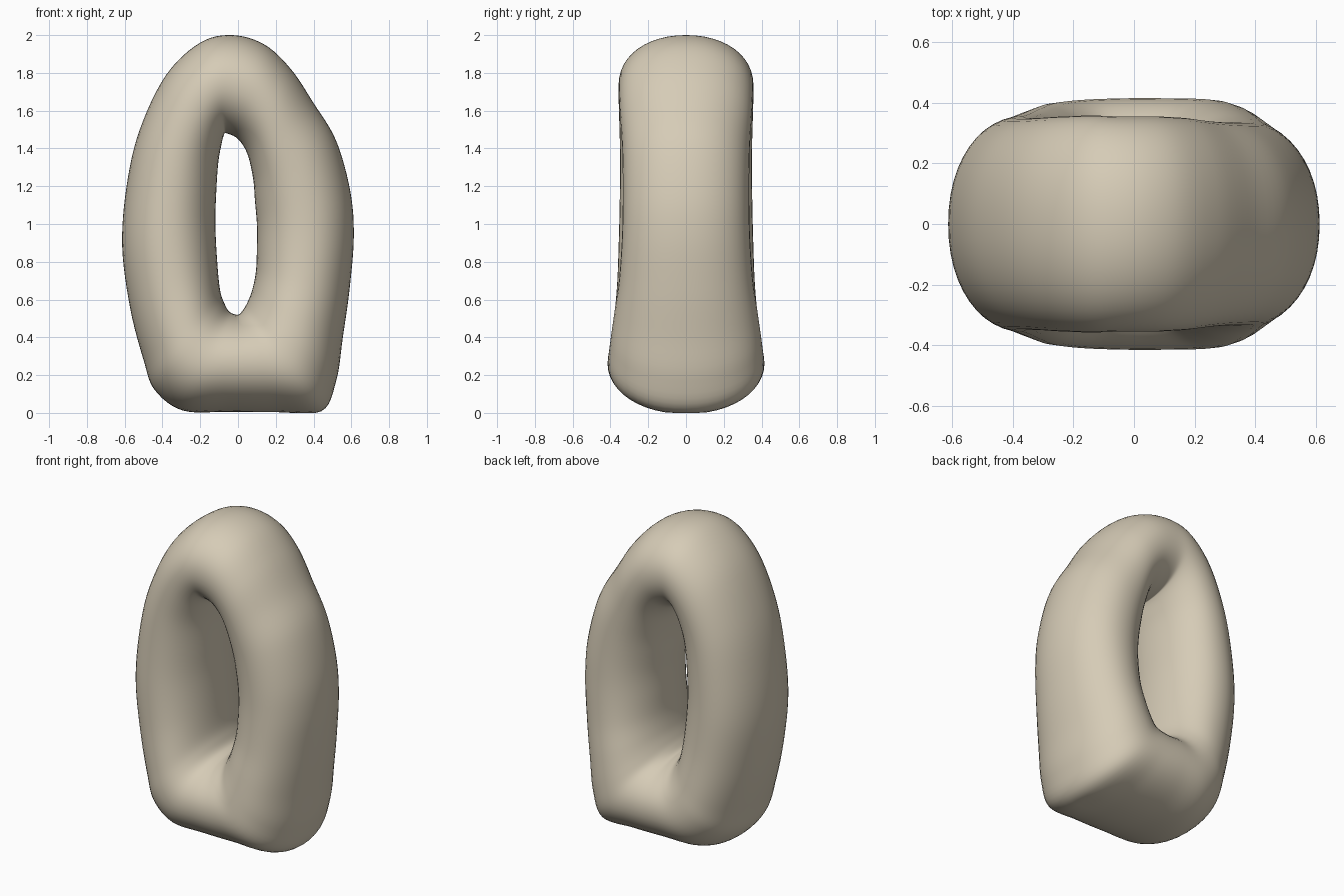
import bpy, bmesh, math

if "Cube" in bpy.data.objects:
    bpy.data.objects.remove(bpy.data.objects["Cube"])

# Stations around the loop: outer x, outer z, inner x, inner z, half depth
STATIONS = [
    (-0.03, 2.00, -0.06, 1.48, .355), (0.14, 1.95, 0.00, 1.45, .355),
    (0.28, 1.82, 0.05, 1.37, .35), (0.40, 1.64, 0.08, 1.24, .34),
    (0.52, 1.44, 0.09, 1.12, .335), (0.595, 1.17, 0.10, 1.00, .335),
    (0.613, 0.93, 0.10, 0.88, .34), (0.59, 0.65, 0.095, 0.75, .355),
    (0.555, 0.40, 0.075, 0.65, .38), (0.52, 0.17, 0.05, 0.585, .40),
    (0.44, 0.008, 0.03, 0.55, .412), (0.20, 0.004, 0.01, 0.525, .415),
    (-0.05, 0.006, -0.01, 0.52, .415), (-0.29, 0.012, -0.045, 0.535, .41),
    (-0.44, 0.12, -0.07, 0.575, .40), (-0.50, 0.28, -0.095, 0.65, .385),
    (-0.57, 0.55, -0.11, 0.80, .365), (-0.613, 0.88, -0.12, 1.00, .355),
    (-0.59, 1.20, -0.115, 1.17, .35), (-0.52, 1.50, -0.105, 1.32, .35),
    (-0.38, 1.79, -0.09, 1.41, .355), (-0.20, 1.96, -0.075, 1.47, .358),
]
STEPS, SIDES = 6, 48


def spline(a, b, c, d, t):
    """Smooth curve through b and c."""
    return b + 0.5 * t * (c - a + t * (2*a - 5*b + 4*c - d + t * (3*(b - c) + d - a)))


def signed_power(v, p):
    return math.copysign(abs(v) ** p, v)


# Loft slightly squared oval sections around the loop
bm = bmesh.new()
rings = []
n = len(STATIONS)
for i in range(n):
    quad = [STATIONS[(i + k) % n] for k in (-1, 0, 1, 2)]
    for s in range(STEPS):
        ox, oz, ix, iz, depth = (spline(*v, s / STEPS) for v in zip(*quad))
        ring = []
        for j in range(SIDES):
            a = math.tau * j / SIDES
            u = 0.5 + 0.5 * signed_power(math.cos(a), 0.95)
            y = depth * signed_power(math.sin(a), 0.95)
            ring.append(bm.verts.new((ix + (ox - ix) * u, y, max(0, iz + (oz - iz) * u))))
        rings.append(ring)

for i, r in enumerate(rings):
    q = rings[(i + 1) % len(rings)]
    for j in range(SIDES):
        k = (j + 1) % SIDES
        bm.faces.new((r[j], r[k], q[k], q[j]))
bmesh.ops.recalc_face_normals(bm, faces=bm.faces)

mesh = bpy.data.meshes.new("stone_loop")
bm.to_mesh(mesh)
bm.free()
loop = bpy.data.objects.new("stone_loop", mesh)
bpy.context.collection.objects.link(loop)

# Warm cream colour and smooth shading
cream = bpy.data.materials.new("warm_cream")
cream.diffuse_color = (0.67, 0.60, 0.47, 1)
cream.use_nodes = True
cream.node_tree.nodes["Principled BSDF"].inputs["Base Color"].default_value = cream.diffuse_color
mesh.materials.append(cream)
bpy.context.view_layer.objects.active = loop
loop.select_set(True)
bpy.ops.object.shade_smooth_by_angle(angle=math.radians(60))
